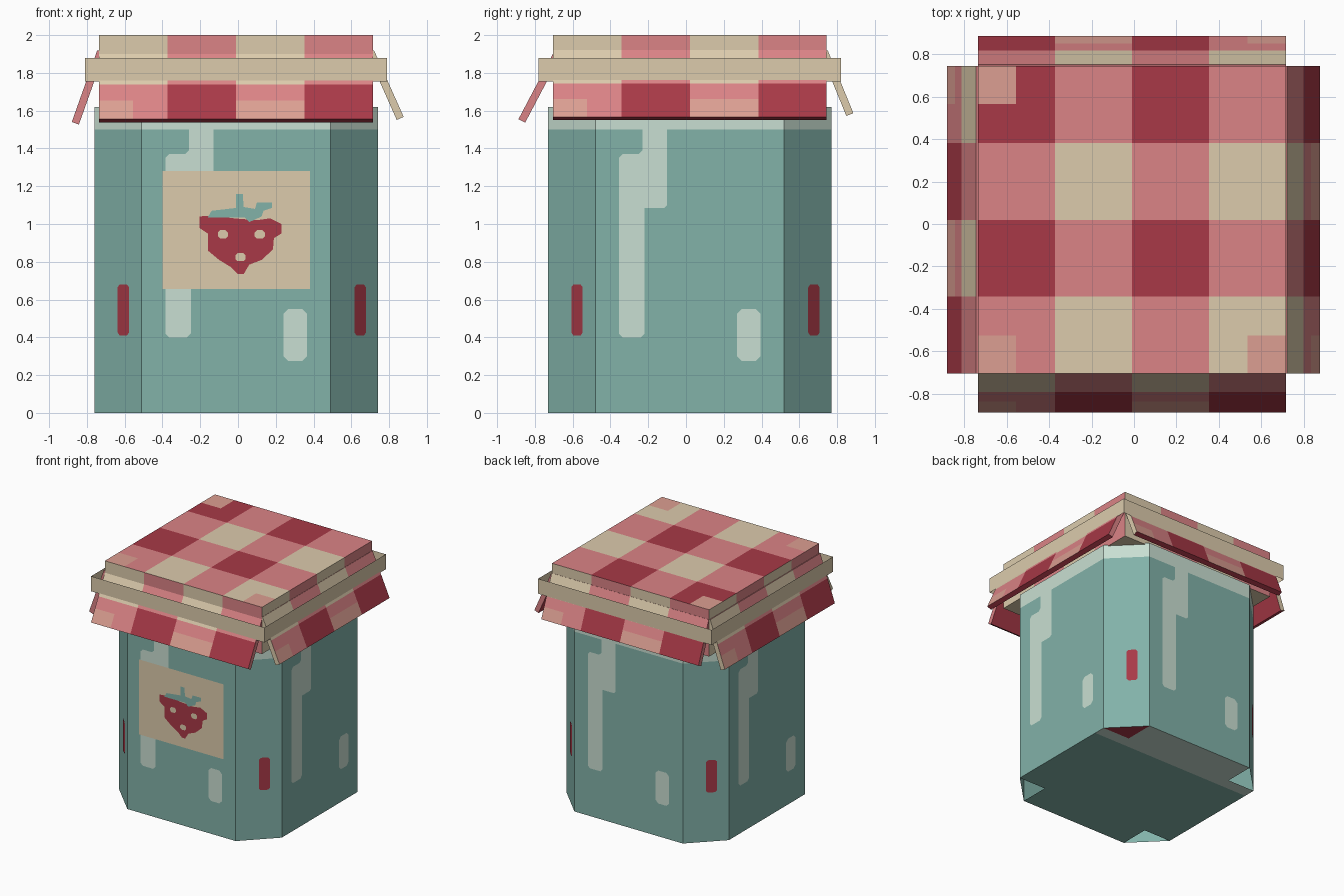
import bpy, bmesh, math
from mathutils import Vector

if "Cube" in bpy.data.objects:
    bpy.data.objects.remove(bpy.data.objects["Cube"])

CX, CY = -0.01, 0.02          # shared centre of jar and lid
HALF, FLAT = 0.75, 0.5        # jar half width, half width of a main wall
LID = 0.725                   # lid half width
RIM, TOP = 1.62, 2.0


# Palette
def linear(h):
    c = [int(h[i:i + 2], 16) / 255 for i in (0, 2, 4)]
    return [v / 12.92 if v <= 0.04045 else ((v + 0.055) / 1.055) ** 2.4 for v in c] + [1]


PALETTE = [("pink_cloth", "DB8386"), ("red", "A83947"), ("cream", "DCCBAC"),
           ("teal_glass", "82B2A9"), ("pale_shine", "C9DFD2"), ("faded_pink", "DC9F92")]
PINK, RED, CREAM, TEAL, PALE, FADED = range(6)
mats = []
for mat_name, code in PALETTE:
    m = bpy.data.materials.new(mat_name)
    m.diffuse_color = linear(code)
    m.use_nodes = True
    m.node_tree.nodes["Principled BSDF"].inputs["Base Color"].default_value = m.diffuse_color
    mats.append(m)


# Helpers
def finish(bm, name, recalc=False):
    bmesh.ops.remove_doubles(bm, verts=bm.verts, dist=1e-4)
    if recalc:
        bmesh.ops.recalc_face_normals(bm, faces=bm.faces)
    me = bpy.data.meshes.new(name)
    bm.to_mesh(me)
    bm.free()
    for m in mats:
        me.materials.append(m)
    ob = bpy.data.objects.new(name, me)
    bpy.context.collection.objects.link(ob)
    return ob


def side(angle, dist):
    """Maps (u, z) onto an upright plane facing out at the angle; 0 is the front."""
    c, s = math.cos(angle), math.sin(angle)
    return lambda u, z, d=0.0: Vector((CX + u * c + (dist + d) * s,
                                       CY + u * s - (dist + d) * c, z))


def face(bm, pts, colour):
    f = bm.faces.new([bm.verts.new(p) for p in pts])
    f.material_index = colour


def sheet(bm, us, vs, place, colour):
    """Grid of quads coloured by a rule; a colour of None leaves a gap."""
    for u0, u1 in zip(us, us[1:]):
        for v0, v1 in zip(vs, vs[1:]):
            col = colour((u0 + u1) / 2, (v0 + v1) / 2)
            if col is not None:
                face(bm, [place(u0, v0), place(u1, v0), place(u1, v1), place(u0, v1)], col)


def plates(name, shapes, places, colour):
    bm = bmesh.new()
    for place in places:
        for pts in shapes:
            face(bm, [place(u, z) for u, z in pts], colour)
    return finish(bm, name)


def rounded(u0, u1, z0, z1, r):
    return [(u0 + r, z0), (u1 - r, z0), (u1, z0 + r), (u1, z1 - r),
            (u1 - r, z1), (u0 + r, z1), (u0, z1 - r), (u0, z0 + r)]


MAIN = [i * math.pi / 2 for i in range(4)]            # front, right, back, left
CORNER = [a + math.pi / 4 for a in MAIN]
CORNER_DIST = (HALF + FLAT) / math.sqrt(2)
CORNER_HALF = (HALF - FLAT) / math.sqrt(2)

# Jar: eight walls with a pale rim, top cap and cross-shaped base
bm = bmesh.new()
for angles, dist, w in ((MAIN, HALF, FLAT), (CORNER, CORNER_DIST, CORNER_HALF)):
    for a in angles:
        sheet(bm, [-w, w], [0, 1.5, RIM], side(a, dist),
              lambda u, z: PALE if z > 1.5 else TEAL)
cap = []
for a in MAIN:
    cap += [side(a, HALF)(-FLAT, RIM), side(a, HALF)(FLAT, RIM)]
face(bm, cap, PALE)
sheet(bm, [-HALF, -FLAT, FLAT, HALF], [HALF, FLAT, 0.4, -FLAT, -HALF],
      lambda u, v: Vector((CX + u, CY + v, 0)),
      lambda u, v: None if abs(u) > FLAT and abs(v) > FLAT else PALE if v > 0.4 else TEAL)
face(bm, [(CX + u, CY + v, 0) for u, v in ((FLAT, FLAT), (FLAT, HALF), (HALF, FLAT))], RED)
finish(bm, "jar")

# Shine streaks on the main walls, red marks on the corner walls
streak = [(-.375, .42), (-.355, .4), (-.26, .4), (-.24, .42), (-.24, 1.085), (-.135, 1.085),
          (-.12, 1.1), (-.12, 1.51), (-.25, 1.51), (-.25, 1.39), (-.27, 1.37),
          (-.355, 1.37), (-.375, 1.35)]
plates("glass_shine", [streak, rounded(.25, .375, .275, .55, .025)],
       [side(a, HALF + 0.003) for a in MAIN], PALE)
plates("corner_marks", [rounded(0, .085, .41, .68, .015)],
       [side(a, CORNER_DIST + 0.003) for a in CORNER], RED)

# Label with a strawberry (front wall)
berry = [(-.195, 1.04), (-.195, .98), (-.15, .95), (-.15, .86), (-.09, .81), (-.025, .77),
         (.01, .735), (.04, .735), (.07, .785), (.135, .81), (.195, .865), (.2, .925),
         (.24, .95), (.24, 1.0), (.18, 1.03), (.11, 1.02), (-.01, 1.03), (-.13, 1.045)]
leaves = [(-.15, 1.035), (.045, 1.035), (.07, 1.01), (.135, 1.04), (.145, 1.07), (.19, 1.085),
          (.19, 1.115), (.11, 1.115), (.1, 1.08), (.04, 1.09), (.035, 1.16), (0, 1.16),
          (0, 1.085), (-.13, 1.07)]
seeds = [rounded(u - .027, u + .027, z - .022, z + .022, .012)
         for u, z in ((-.07, .945), (.125, .945), (.023, .825))]
for name, shapes, lift, col in (
        ("label", [[(-.39, .655), (.39, .655), (.39, 1.28), (-.39, 1.28)]], .006, CREAM),
        ("strawberry", [berry], .009, RED),
        ("strawberry_leaves", [leaves], .012, TEAL),
        ("strawberry_seeds", seeds, .012, CREAM)):
    plates(name, shapes, [side(0, HALF + lift)], col)


# Cloth lid: chequered block
def column(u):
    return min(3, int((u + LID) / (LID / 2)))


def lid_top(u, v):
    if abs(v) > 0.545 and (u < -0.545 or (u > 0.545 and v < 0)):
        return FADED
    i, j = column(u) % 2, column(-v) % 2
    return (RED, PINK, CREAM)[i + j]


cells = [-LID, -0.545, -LID / 2, 0, LID / 2, 0.545, LID]
bm = bmesh.new()
sheet(bm, cells, cells, lambda u, v: Vector((CX + u, CY + v, TOP)), lid_top)
for a in MAIN:
    sheet(bm, cells, [1.61, 1.92, TOP], side(a, LID),
          lambda u, z: PINK if column(u) % 2 else CREAM)
face(bm, [(CX + u, CY + v, 1.61) for u, v in
          ((-LID, -LID), (-LID, LID), (LID, LID), (LID, -LID))], CREAM)
finish(bm, "cloth_lid")

# Hanging flaps: (top distance, bottom distance, bottom height)
FLAPS = {"front_flap": (.715, .907, 1.555), "right_flap": (.73, .887, 1.567),
         "back_flap": (.73, .866, 1.587), "left_flap": (.735, .87, 1.54)}


def flap_colour(u, v):
    odd = column(u) % 2
    if v > 4:
        return PINK                       # top edge
    if v > 3:
        return RED                        # inside and hem
    if v > 2 and (u < -0.545 or 0 < u < LID / 2):
        return FADED                      # worn hem patches
    if v > 1:
        return RED if odd else PINK
    return PINK if odd else CREAM


for (name, (d0, d1, z1)), a in zip(FLAPS.items(), MAIN):
    top, low = Vector((d0, 1.92)), Vector((d1, z1))
    run = (low - top).normalized()
    inset = Vector((run.y, -run.x)) * 0.04
    profile = [top, top.lerp(low, 0.5), top.lerp(low, 0.73), low,
               low + inset, top + inset, top]
    plane = side(a, 0)
    bm = bmesh.new()
    # rows 0-2 outside, 3 hem, 4 inside, 5 top edge
    sheet(bm, cells, list(range(7)),
          lambda u, v: plane(u, profile[v].y, profile[v].x),
          lambda u, v: flap_colour(u, v) if v < 4 else RED if v < 5 else PINK)
    bmesh.ops.remove_doubles(bm, verts=bm.verts, dist=1e-4)
    bmesh.ops.holes_fill(bm, edges=[e for e in bm.edges if e.is_boundary], sides=0)
    finish(bm, name, recalc=True)

# Ribbon: open square band around the flaps
bm = bmesh.new()
for a in MAIN:
    sheet(bm, [-0.8, 0.8], [1.755, 1.88], side(a, 0.8), lambda u, z: CREAM)
finish(bm, "ribbon")
